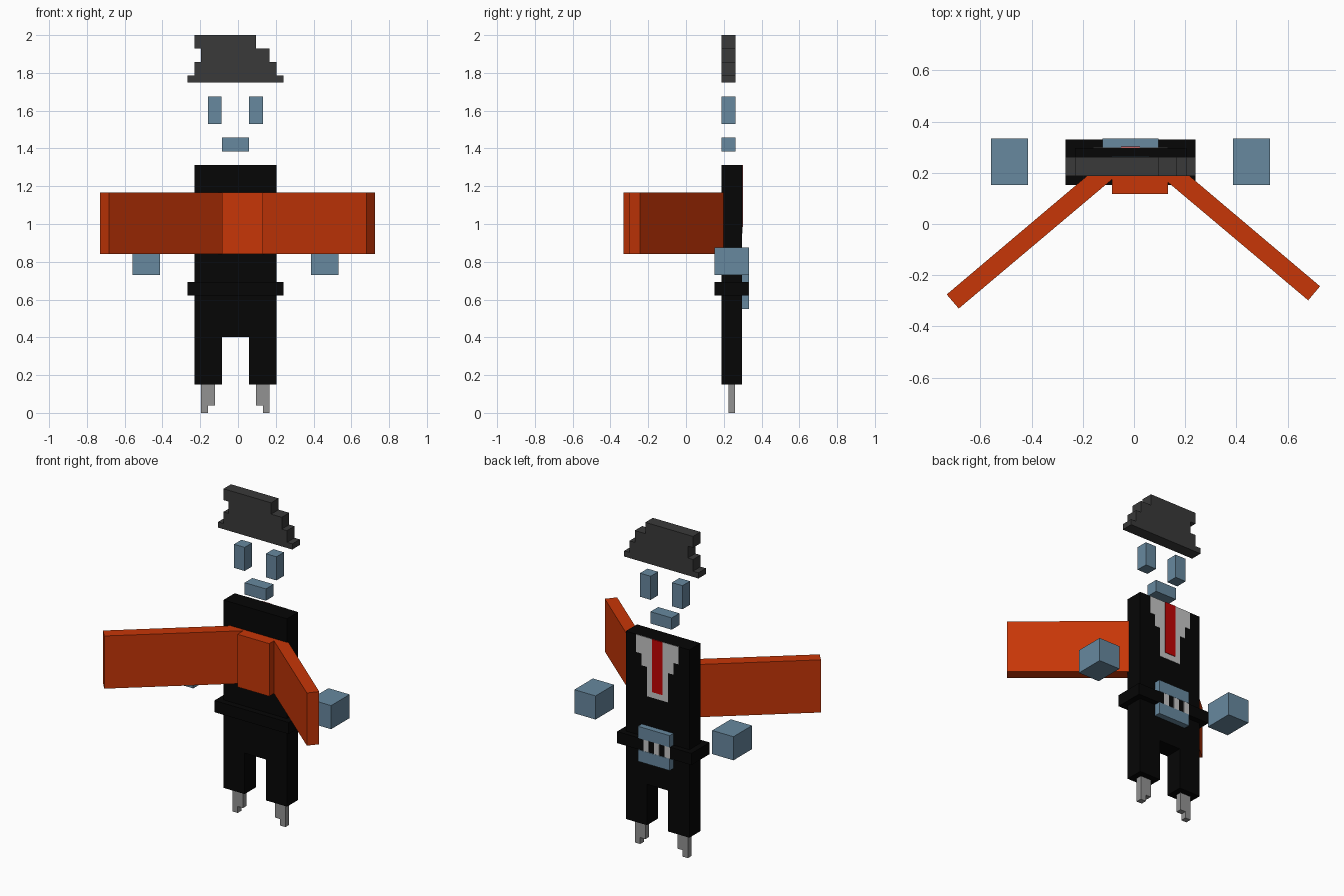
import bpy, bmesh

if "Cube" in bpy.data.objects:
    bpy.data.objects.remove(bpy.data.objects["Cube"])


def material(name, r, g, b):
    """Flat material from 0-255 screen values."""
    m = bpy.data.materials.new(name)
    m.diffuse_color = [(c / 255) ** 2.2 for c in (r, g, b)] + [1]
    m.use_nodes = True
    m.node_tree.nodes["Principled BSDF"].inputs["Base Color"].default_value = m.diffuse_color
    return m


BLACK = material("black cloth", 14, 14, 14)
HAT = material("dark grey felt", 60, 60, 60)
BLUE = material("slate blue", 103, 135, 157)
GREY = material("mid grey", 145, 145, 145)
WHITE = material("off white", 196, 196, 196)
RED = material("red", 192, 12, 12)
ORANGE = material("burnt orange", 198, 57, 16)


def prism(name, points, lo, hi, mat, axis="y"):
    """Extrude a flat outline: (x, z) along y, or (x, y) along z."""
    place = (lambda p, d: (p[0], d, p[1])) if axis == "y" else (lambda p, d: (p[0], p[1], d))
    bm = bmesh.new()
    a = [bm.verts.new(place(p, lo)) for p in points]
    b = [bm.verts.new(place(p, hi)) for p in points]
    bm.faces.new(a)
    bm.faces.new(b)
    n = len(points)
    for i in range(n):
        j = (i + 1) % n
        bm.faces.new((a[i], a[j], b[j], b[i]))
    bmesh.ops.recalc_face_normals(bm, faces=bm.faces)
    me = bpy.data.meshes.new(name)
    bm.to_mesh(me)
    bm.free()
    me.materials.append(mat)
    ob = bpy.data.objects.new(name, me)
    bpy.context.collection.objects.link(ob)
    return ob


def box(name, x0, x1, y0, y1, z0, z1, mat):
    return prism(name, [(x0, z0), (x1, z0), (x1, z1), (x0, z1)], y0, y1, mat)


CX = -0.0135   # symmetry line of the figure
V = 0.0363     # size of one block

# Stepped hat with a dented crown
prism("hat", [(-0.268, 1.75), (0.24, 1.75), (0.24, 1.785), (0.204, 1.785),
              (0.204, 1.857), (0.168, 1.857), (0.168, 1.93), (0.095, 1.93),
              (0.095, 2.0), (-0.231, 2.0), (-0.231, 1.93), (-0.195, 1.93),
              (-0.195, 1.857), (-0.231, 1.857), (-0.231, 1.785), (-0.268, 1.785)],
      0.188, 0.261, HAT)

# Floating face
box("nose", -0.086, 0.059, 0.188, 0.263, 1.385, 1.458, BLUE)

# Torso and trousers in one outline
prism("body", [(-0.231, 0.15), (-0.086, 0.15), (-0.086, 0.403), (0.059, 0.403),
               (0.059, 0.15), (0.204, 0.15), (0.204, 1.312), (-0.231, 1.312)],
      0.188, 0.297, BLACK)
box("belt", -0.268, 0.24, 0.152, 0.33, 0.622, 0.694, BLACK)

# Mirrored parts: eyes, hands, feet
for side, s in (("left", -1), ("right", 1)):
    def pair(name, a, b, y0, y1, z0, z1, mat):
        x0, x1 = sorted((CX + s * a, CX + s * b))
        box(side + "_" + name, x0, x1, y0, y1, z0, z1, mat)
    pair("eye", 2 * V, 4 * V, 0.188, 0.261, 1.53, 1.676, BLUE)
    pair("hand", 11 * V, 15 * V, 0.152, 0.333, 0.73, 0.876, BLUE)
    foot = [(3, 0.15), (5, 0.15), (5, 0), (4, 0), (4, 0.04), (3, 0.04)]
    prism(side + "_foot", [(CX + s * k * V, z) for k, z in foot], 0.224, 0.26, GREY)

# Cape: centre block with two swept panels running into the torso
box("cape_centre", -0.086, 0.132, 0.117, 0.20, 0.84, 1.166, ORANGE)
prism("cape_left", [(-0.731, -0.275), (-0.684, -0.33), (-0.03, 0.221), (-0.08, 0.275)],
      0.84, 1.166, ORANGE, "z")
prism("cape_right", [(0.726, -0.243), (0.68, -0.298), (0.066, 0.219), (0.113, 0.275)],
      0.84, 1.166, ORANGE, "z")

# Shirt and tie as thin plates on the back
shirt = [(4, 0), (4, 3), (3, 3), (3, 5), (2, 5), (2, 10)]
half = [(CX + k * V, 1.312 - d * V) for k, d in shirt]
prism("shirt", half + [(2 * CX - x, z) for x, z in reversed(half)], 0.296, 0.299, WHITE)
box("tie", CX - V, CX + V, 0.297, 0.302, 1.312 - 9 * V, 1.312, RED)

# Mouth: two lips and a row of teeth
for name, z in (("lower_lip", 0.55), ("upper_lip", 0.694)):
    box(name, CX - 3 * V, CX + 3 * V, 0.296, 0.334, z, z + 2 * V, BLUE)
for i in range(3):
    x = CX + (2 * i - 3) * V
    box("tooth_%d" % (i + 1), x, x + V, 0.328, 0.333, 0.622, 0.694, WHITE)
